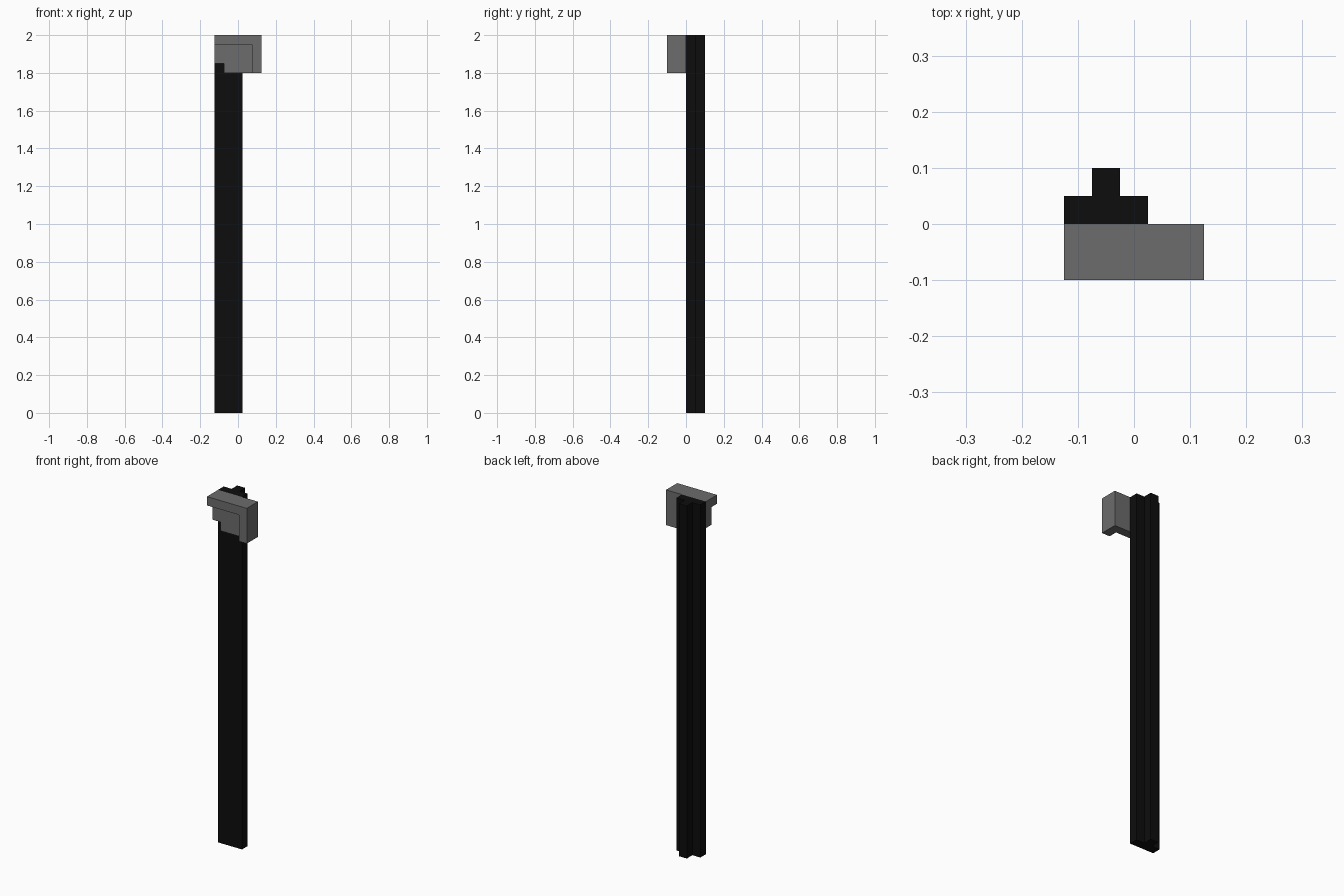
import bpy
import bmesh
from mathutils import Vector

cube = bpy.data.objects.get("Cube")
if cube:
    bpy.data.objects.remove(cube, do_unlink=True)


def make_material(name, color):
    mat = bpy.data.materials.new(name)
    mat.use_nodes = True
    mat.diffuse_color = color
    bsdf = next(n for n in mat.node_tree.nodes if n.type == 'BSDF_PRINCIPLED')
    bsdf.inputs["Base Color"].default_value = color
    return mat


def extrude_profile(name, points, direction, mat):
    """Close the 3D outline into a face and extrude it along direction."""
    bm = bmesh.new()
    face = bm.faces.new([bm.verts.new(p) for p in points])
    result = bmesh.ops.extrude_face_region(bm, geom=[face], use_keep_orig=True)
    moved = [v for v in result["geom"] if isinstance(v, bmesh.types.BMVert)]
    bmesh.ops.translate(bm, verts=moved, vec=Vector(direction))
    bmesh.ops.recalc_face_normals(bm, faces=bm.faces)
    mesh = bpy.data.meshes.new(name)
    bm.to_mesh(mesh)
    bm.free()
    mesh.materials.append(mat)
    obj = bpy.data.objects.new(name, mesh)
    bpy.context.collection.objects.link(obj)
    return obj


black = make_material("black", (0.004, 0.004, 0.004, 1))
grey = make_material("mid grey", (0.15, 0.15, 0.15, 1))

# Post: T-shaped section, full height
post = [(-0.125, 0), (0.025, 0), (0.025, 0.05), (-0.025, 0.05),
        (-0.025, 0.1), (-0.075, 0.1), (-0.075, 0.05), (-0.125, 0.05)]
extrude_profile("post", [(x, y, 0) for x, y in post], (0, 0, 2), black)

# Bracket rim: top bar and side bar in one L
rim = [(-0.125, 1.95), (0.075, 1.95), (0.075, 1.8),
       (0.125, 1.8), (0.125, 2), (-0.125, 2)]
extrude_profile("bracket_rim", [(x, -0.1, z) for x, z in rim], (0, 0.1, 0), grey)

# Bracket back plate: recessed, with a notched lower corner
plate = [(-0.125, 1.85), (-0.075, 1.85), (-0.075, 1.8),
         (0.075, 1.8), (0.075, 1.95), (-0.125, 1.95)]
extrude_profile("bracket_plate", [(x, -0.05, z) for x, z in plate], (0, 0.05, 0), grey)
